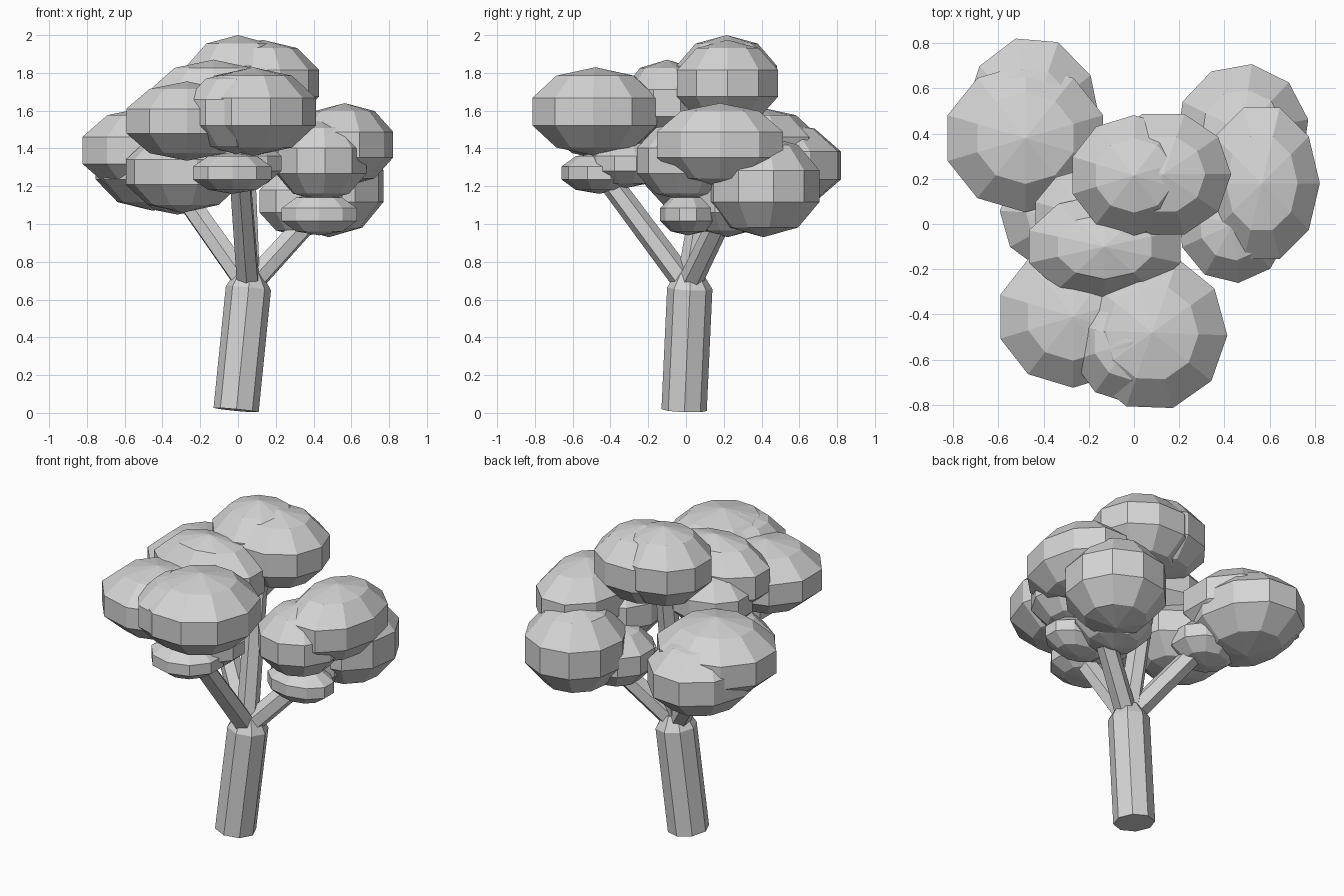
import bpy, bmesh, math
from mathutils import Vector, Matrix

cube = bpy.data.objects.get("Cube")
if cube:
    bpy.data.objects.remove(cube, do_unlink=True)

TONE = (0.66, 0.66, 0.66, 1)
grey = bpy.data.materials.new("plain_grey")
grey.use_nodes = True
grey.diffuse_color = TONE
grey.node_tree.nodes["Principled BSDF"].inputs["Base Color"].default_value = TONE


def finish(name, bm):
    bmesh.ops.recalc_face_normals(bm, faces=bm.faces)
    mesh = bpy.data.meshes.new(name)
    bm.to_mesh(mesh)
    bm.free()
    mesh.materials.append(grey)
    bpy.context.collection.objects.link(bpy.data.objects.new(name, mesh))


def tube(name, sections, sides):
    """Flat-sided limb through (centre, radius) sections, square to its axis."""
    bm = bmesh.new()
    axis = Vector(sections[-1][0]) - Vector(sections[0][0])
    turn = axis.to_track_quat('Z', 'Y')
    rings = []
    for centre, radius in sections:
        ring = []
        for i in range(sides):
            a = math.tau * (i + 0.5) / sides
            p = turn @ Vector((radius * math.cos(a), radius * math.sin(a), 0))
            ring.append(bm.verts.new(Vector(centre) + p))
        rings.append(ring)
    for low, high in zip(rings, rings[1:]):
        for i in range(sides):
            j = (i + 1) % sides
            bm.faces.new((low[i], low[j], high[j], high[i]))
    bm.faces.new(rings[0][::-1])
    bm.faces.new(rings[-1])
    finish(name, bm)


def clump(name, centre, size, spin=0):
    """Faceted leaf ball with an upright band round its middle."""
    bm = bmesh.new()
    place = (Matrix.Translation(centre) @ Matrix.Diagonal((*size, 1))
             @ Matrix.Rotation(math.radians(spin), 4, 'Z'))
    bmesh.ops.create_uvsphere(bm, u_segments=10, v_segments=5, radius=1, matrix=place)
    finish(name, bm)


# Leaning trunk with a tapered shoulder
tube("trunk", [((-0.01, -0.01, 0.015), 0.12), ((0.055, 0.02, 0.66), 0.12),
               ((0.06, 0.02, 0.74), 0.07)], 8)

# Branches spreading from the trunk top
fork = (0.055, 0.01, 0.67)
branches = {
    "front_branch": (0.01, -0.43, 1.26),
    "left_branch": (0.43, 0.21, 1.08),
    "right_branch": (-0.32, 0.25, 1.2),
    "upper_branch": (0.02, 0.18, 1.65),
}
for name, tip in branches.items():
    tube(name, [(fork, 0.065), (tip, 0.06)], 6)

# Leaf clumps: name, centre, half sizes, spin
clumps = [
    ("crown_leaves", (0.0, 0.215, 1.765), (0.3, 0.28, 0.235), 0),
    ("crown_side_leaves", (0.13, 0.22, 1.745), (0.315, 0.295, 0.23), 18),
    ("middle_leaves", (-0.13, -0.1, 1.64), (0.37, 0.245, 0.23), 0),
    ("inner_leaves", (-0.2, 0.03, 1.54), (0.26, 0.23, 0.19), 0),
    ("front_leaves", (0.08, -0.48, 1.595), (0.35, 0.365, 0.235), 16),
    ("front_side_leaves", (-0.01, -0.52, 1.59), (0.29, 0.29, 0.22), 0),
    ("front_outer_leaves", (-0.27, -0.41, 1.545), (0.355, 0.33, 0.21), 0),
    ("front_small_leaves", (-0.03, -0.46, 1.27), (0.23, 0.21, 0.11), 0),
    ("front_under_leaves", (0.03, -0.32, 1.32), (0.22, 0.2, 0.13), 0),
    ("lower_leaves", (-0.29, 0.04, 1.275), (0.32, 0.28, 0.215), 14),
    ("right_leaves", (-0.48, 0.38, 1.39), (0.38, 0.345, 0.23), 0),
    ("right_back_leaves", (-0.45, 0.46, 1.31), (0.32, 0.39, 0.24), 14),
    ("right_small_leaves", (-0.32, 0.25, 1.18), (0.22, 0.2, 0.13), 0),
    ("left_leaves", (0.565, 0.18, 1.42), (0.27, 0.37, 0.22), 18),
    ("left_back_leaves", (0.48, 0.41, 1.2), (0.31, 0.315, 0.27), -8),
    ("left_front_leaves", (0.44, 0.0, 1.335), (0.26, 0.275, 0.215), 5),
    ("left_inner_leaves", (0.34, 0.22, 1.12), (0.25, 0.23, 0.19), 0),
    ("left_small_leaves", (0.43, 0.01, 1.05), (0.22, 0.155, 0.11), 0),
]
for name, centre, size, spin in clumps:
    clump(name, centre, size, spin)
